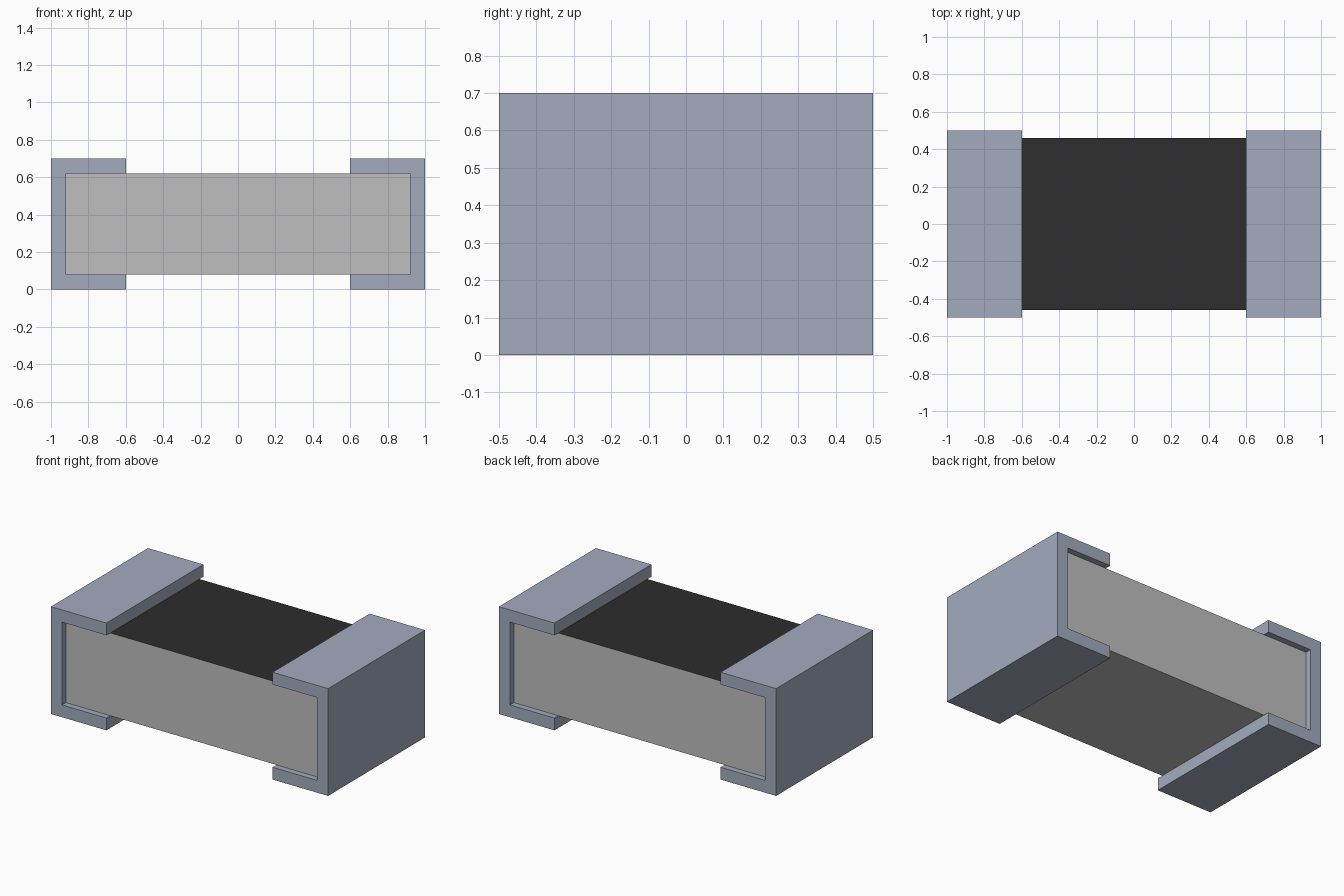
import bpy
import bmesh

cube = bpy.data.objects.get("Cube")
if cube:
    bpy.data.objects.remove(cube, do_unlink=True)


def make_material(name, rgb):
    mat = bpy.data.materials.new(name)
    mat.use_nodes = True
    colour = (*rgb, 1.0)
    mat.diffuse_color = colour
    mat.node_tree.nodes["Principled BSDF"].inputs["Base Color"].default_value = colour
    return mat


metal = make_material("blue grey metal", (0.366, 0.407, 0.521))
ceramic = make_material("light grey ceramic", (0.521, 0.521, 0.521))
coating = make_material("black coating", (0.026, 0.026, 0.026))


def extrude_profile(name, points, half_depth, materials):
    """Extrude an x-z outline symmetrically along y."""
    bm = bmesh.new()
    face = bm.faces.new([bm.verts.new((x, -half_depth, z)) for x, z in points])
    out = bmesh.ops.extrude_face_region(bm, geom=[face])
    verts = [v for v in out["geom"] if isinstance(v, bmesh.types.BMVert)]
    bmesh.ops.translate(bm, verts=verts, vec=(0, 2 * half_depth, 0))
    bmesh.ops.recalc_face_normals(bm, faces=bm.faces[:])
    mesh = bpy.data.meshes.new(name)
    bm.to_mesh(mesh)
    bm.free()
    for mat in materials:
        mesh.materials.append(mat)
    obj = bpy.data.objects.new(name, mesh)
    bpy.context.collection.objects.link(obj)
    return obj


LENGTH, HEIGHT, WALL, LIP = 1.0, 0.7, 0.08, 0.6
inner, low, high = LENGTH - WALL, WALL, HEIGHT - WALL

# Ceramic block, coated on its upper face
body = extrude_profile("body", [(-inner, low), (inner, low), (inner, high), (-inner, high)],
                       0.46, [ceramic, coating])
for poly in body.data.polygons:
    poly.material_index = int(poly.normal.z > 0.5)

# C-shaped metal caps wrapping both ends
outline = [(LIP, 0), (LENGTH, 0), (LENGTH, HEIGHT), (LIP, HEIGHT),
           (LIP, high), (inner, high), (inner, low), (LIP, low)]
for name, side in (("left_end_cap", 1), ("right_end_cap", -1)):
    extrude_profile(name, [(side * x, z) for x, z in outline], 0.5, [metal])
